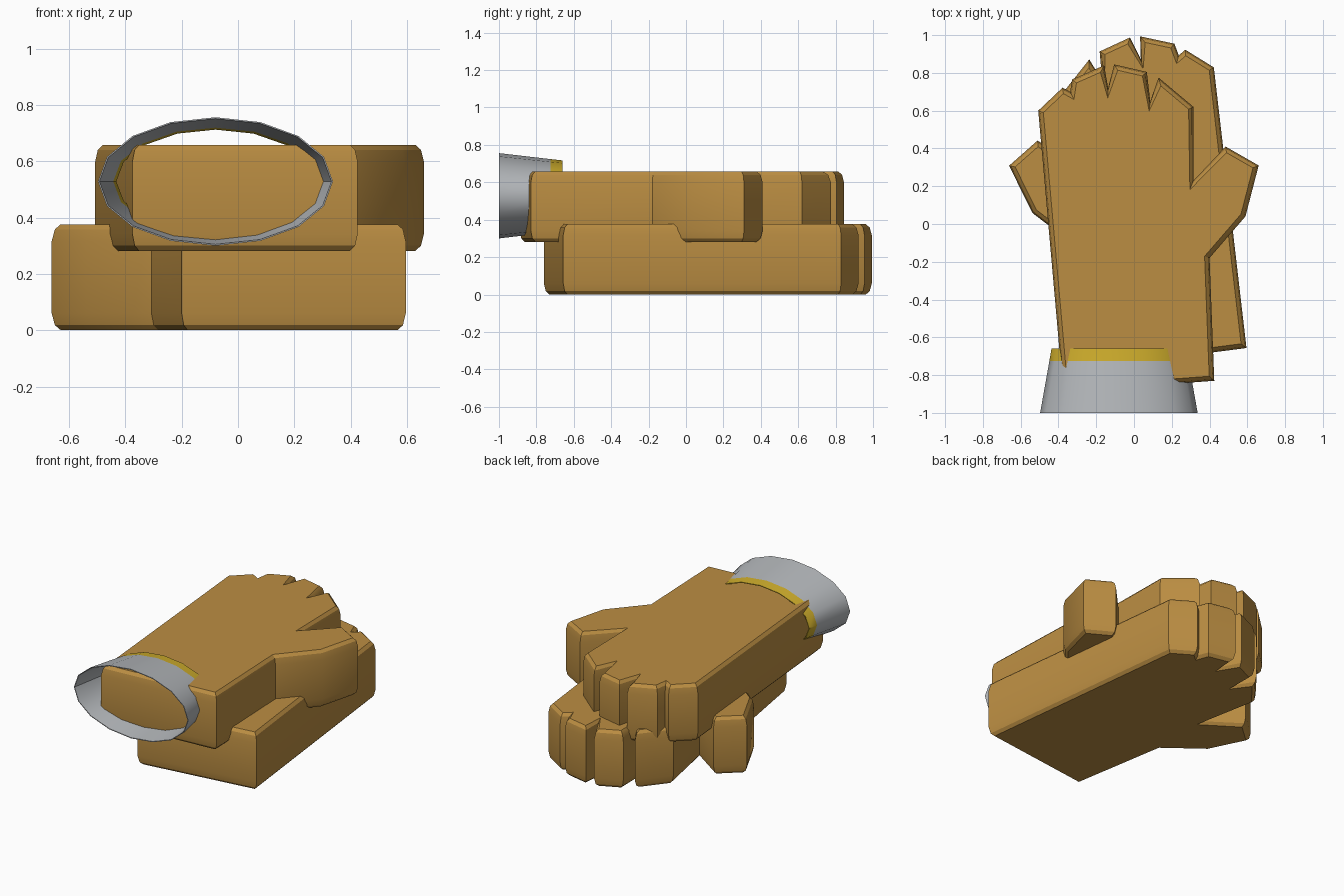
import bpy, bmesh, math
from mathutils import Vector, Matrix

if "Cube" in bpy.data.objects:
    bpy.data.objects.remove(bpy.data.objects["Cube"])


def material(name, rgb):
    m = bpy.data.materials.new(name)
    m.diffuse_color = (*rgb, 1)
    m.use_nodes = True
    m.node_tree.nodes["Principled BSDF"].inputs["Base Color"].default_value = m.diffuse_color
    return m


BROWN = material("tan leather", (0.50, 0.27, 0.055))
GREY = material("cuff grey", (0.46, 0.48, 0.50))
YELLOW = material("trim yellow", (0.62, 0.42, 0.025))

# Mitten-like hand outline, counter-clockwise from the wrist's thumb side
HAND = [(0.425, -0.83), (0.40, -0.18), (0.59, 0.04), (0.66, 0.31), (0.485, 0.41),
        (0.315, 0.23), (0.315, 0.62), (0.13, 0.775), (0.086, 0.65), (0.068, 0.805),
        (-0.105, 0.845), (-0.137, 0.72), (-0.158, 0.84), (-0.328, 0.765),
        (-0.338, 0.70), (-0.378, 0.722), (-0.507, 0.60), (-0.375, -0.89)]
# Rounded edge profile: (height, inset)
LEVELS = [(0, 0.026), (0.018, 0.009), (0.06, 0), (0.316, 0), (0.358, 0.009), (0.376, 0.026)]


def inset(points, d):
    """Move each outline point inwards, with a limited mitre."""
    out = []
    pts = [Vector(p) for p in points]
    for i, p in enumerate(pts):
        a = (p - pts[i - 1]).normalized()
        b = (pts[(i + 1) % len(pts)] - p).normalized()
        na, nb = Vector((-a.y, a.x)), Vector((-b.y, b.x))
        n = (na + nb).normalized()
        out.append(p + n * d * min(1 / max(n.dot(na), 0.01), 2.0))
    return out


def finish(name, bm, mats, angle):
    bmesh.ops.recalc_face_normals(bm, faces=bm.faces)
    me = bpy.data.meshes.new(name)
    bm.to_mesh(me)
    bm.free()
    ob = bpy.data.objects.new(name, me)
    bpy.context.collection.objects.link(ob)
    for m in mats:
        me.materials.append(m)
    bpy.ops.object.select_all(action='DESELECT')
    ob.select_set(True)
    bpy.context.view_layer.objects.active = ob
    bpy.ops.object.shade_smooth_by_angle(angle=math.radians(angle))
    return ob


def loft(bm, rings):
    for lo, hi in zip(rings, rings[1:]):
        for i in range(len(lo)):
            j = (i + 1) % len(lo)
            bm.faces.new((lo[i], lo[j], hi[j], hi[i]))


def hand(name, matrix):
    bm = bmesh.new()
    rings = [[bm.verts.new((p.x, p.y, z)) for p in inset(HAND, d)] for z, d in LEVELS]
    loft(bm, rings)
    bm.faces.new(rings[0][::-1])
    bm.faces.new(rings[-1])
    bmesh.ops.transform(bm, matrix=matrix, verts=bm.verts)
    finish(name, bm, [BROWN], 28)


# Upper hand, and its mirrored copy turned about the wrist corner below it
hand("upper_hand", Matrix.Translation((0, 0, 0.282)))
hand("lower_hand", Matrix.Translation((-0.2, -0.76, 0))
     @ Matrix.Rotation(math.radians(11.7), 4, 'Z')
     @ Matrix.Translation((0.425, 0.83, 0))
     @ Matrix.Scale(-1, 4, (1, 0, 0)))

# Flared sleeve cuff with yellow trim: (y, x radius, z radius)
bm = bmesh.new()
WALL = 0.005
stations = [(-1, 0.417, 0.228), (-0.725, 0.368, 0.196), (-0.66, 0.357, 0.189)]
stations += [(y, rx - WALL, rz - WALL) for y, rx, rz in reversed(stations)]
rings = [[bm.verts.new((-0.08 + rx * math.cos(k * math.tau / 16), y,
                        0.528 + rz * math.sin(k * math.tau / 16))) for k in range(16)]
         for y, rx, rz in stations]
loft(bm, rings + rings[:1])
for f in bm.faces:
    f.material_index = 1 if f.calc_center_median().y > -0.72 else 0
finish("sleeve_cuff", bm, [GREY, YELLOW], 40)
